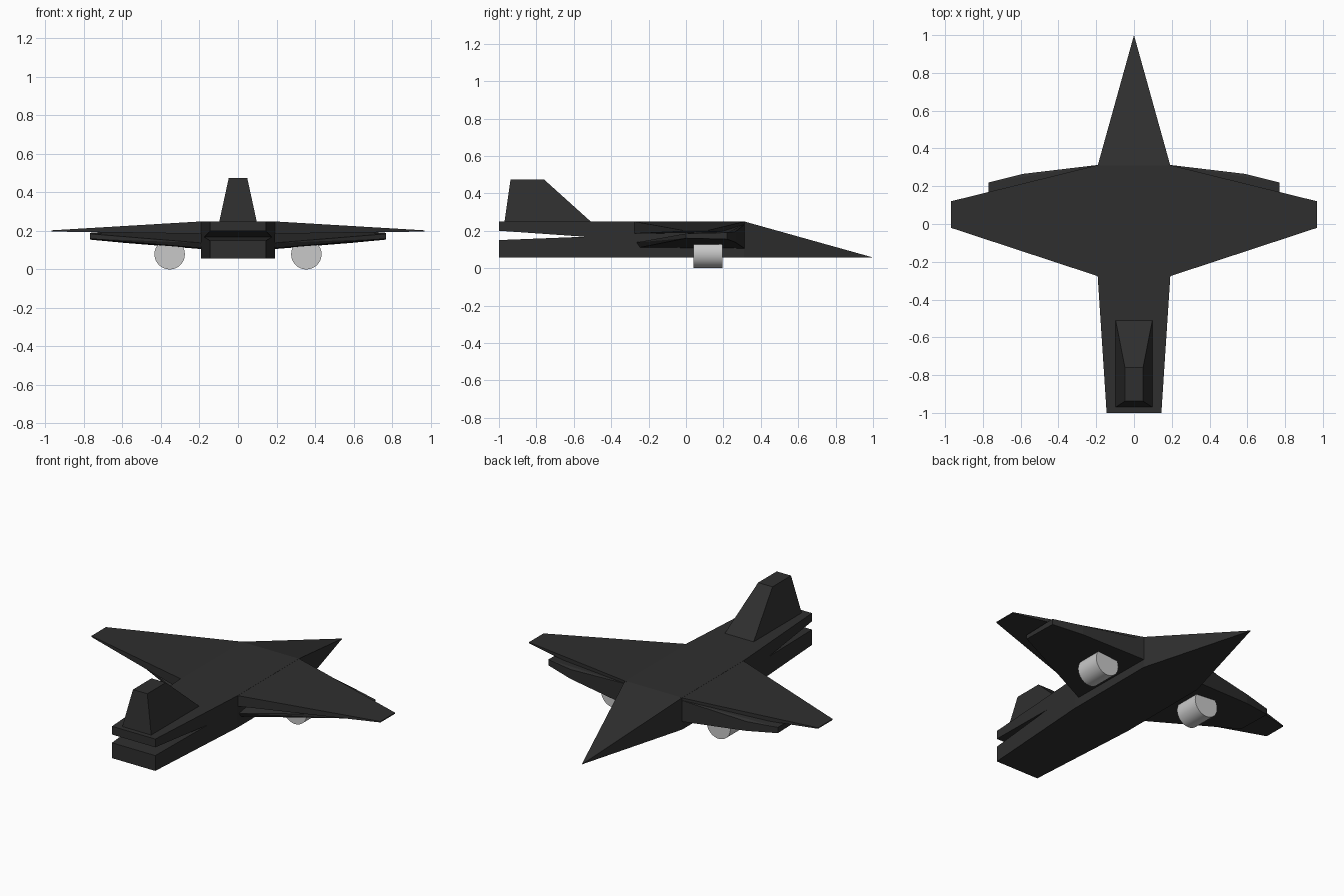
import bpy, bmesh, math
from mathutils import Matrix

if "Cube" in bpy.data.objects:
    bpy.data.objects.remove(bpy.data.objects["Cube"])


def material(name, v):
    m = bpy.data.materials.new(name)
    m.diffuse_color = (v, v, v, 1)
    m.use_nodes = True
    m.node_tree.nodes["Principled BSDF"].inputs["Base Color"].default_value = m.diffuse_color
    return m


charcoal = material("charcoal", 0.028)
light_grey = material("light grey", 0.58)


def finish(name, bm, mat):
    bmesh.ops.recalc_face_normals(bm, faces=bm.faces)
    me = bpy.data.meshes.new(name)
    bm.to_mesh(me)
    bm.free()
    me.materials.append(mat)
    ob = bpy.data.objects.new(name, me)
    bpy.context.collection.objects.link(ob)
    return ob


def hull(name, pts, side, mat):
    bm = bmesh.new()
    for x, y, z in pts:
        bm.verts.new((x * side, y, z))
    r = bmesh.ops.convex_hull(bm, input=bm.verts)
    bmesh.ops.delete(bm, geom=[g for g in r["geom_interior"] if isinstance(g, bmesh.types.BMVert)], context='VERTS')
    bmesh.ops.dissolve_limit(bm, angle_limit=0.01, verts=bm.verts, edges=bm.edges)
    return finish(name, bm, mat)


# Fuselage: side outline with a V notch at the stern, width varying along y
def half_width(y):
    if y < -0.28:
        return 0.145 + (y + 1) / 0.72 * 0.047
    return 0.192 if y <= 0.31 else 0.192 * (1 - y) / 0.69


outline = [(-1, 0.25), (-1, 0.2), (-0.54, 0.168), (-1, 0.15), (-1, 0.057),
           (-0.28, 0.057), (0.31, 0.057), (1, 0.057), (0.31, 0.25), (-0.28, 0.25)]
bm = bmesh.new()
L, R = [[bm.verts.new((s * half_width(y), y, z)) for y, z in outline] for s in (-1, 1)]
tip = L[7]
for i in range(10):
    j = (i + 1) % 10
    ring = [L[i], L[j], R[j], R[i]]
    ring = list(dict.fromkeys(tip if v is R[7] else v for v in ring))
    bm.faces.new(ring)
for side in (L, R):
    bm.faces.new([side[i] for i in (0, 1, 2, 3, 4, 5, 9)])
    bm.faces.new([side[i] for i in (5, 6, 8, 9)])
    bm.faces.new([side[6], tip, side[8]])
bm.verts.remove(R[7])
finish("fuselage", bm, charcoal)

# Tail fin: sloped front strip with flared side skirts
bm = bmesh.new()
strip = [(-0.51, 0.25), (-0.76, 0.475), (-0.938, 0.475)]
sides = []
for s in (-1, 1):
    spine = [bm.verts.new((s * 0.048, y, z)) for y, z in strip]
    foot = [bm.verts.new((s * 0.097, y, 0.25)) for y in (-0.51, -0.97)]
    bm.faces.new((spine[0], spine[1], foot[0]))
    bm.faces.new((spine[1], spine[2], foot[0]))
    bm.faces.new((spine[2], foot[1], foot[0]))
    sides.append(spine + foot)
a, b = sides
for i, j in ((0, 1), (1, 2), (2, 4)):
    bm.faces.new((a[i], a[j], b[j], b[i]))
finish("tail_fin", bm, charcoal)

for side, label in ((1, "right"), (-1, "left")):
    # Upper wing plate tapering to a thin tip
    hull(label + "_wing", [
        (0.18, 0.315, 0.25), (0.18, 0.315, 0.19), (0.18, -0.28, 0.25), (0.18, -0.28, 0.185),
        (0.97, 0.12, 0.203), (0.97, 0.12, 0.197), (0.97, -0.02, 0.203), (0.97, -0.02, 0.197)],
        side, charcoal)
    # Lower wing layer with protruding leading edge
    hull(label + "_lower_wing", [
        (0.18, 0.314, 0.235), (0.18, 0.314, 0.105), (0.18, -0.27, 0.137), (0.18, -0.25, 0.11),
        (0.59, 0.265, 0.195), (0.59, 0.265, 0.138),
        (0.77, 0.22, 0.19), (0.77, 0.22, 0.155), (0.77, 0.0, 0.185), (0.77, 0.0, 0.16)],
        side, charcoal)
    # Engine cylinder under the wing
    bm = bmesh.new()
    bmesh.ops.create_cone(bm, cap_ends=True, segments=32, radius1=0.079, radius2=0.079, depth=0.155,
                          matrix=Matrix.Translation((side * 0.355, 0.117, 0.079)) @ Matrix.Rotation(math.pi / 2, 4, 'X'))
    for f in bm.faces:
        f.smooth = len(f.verts) == 4
    for e in bm.edges:
        e.smooth = all(len(f.verts) == 4 for f in e.link_faces)
    finish(label + "_engine", bm, light_grey)
